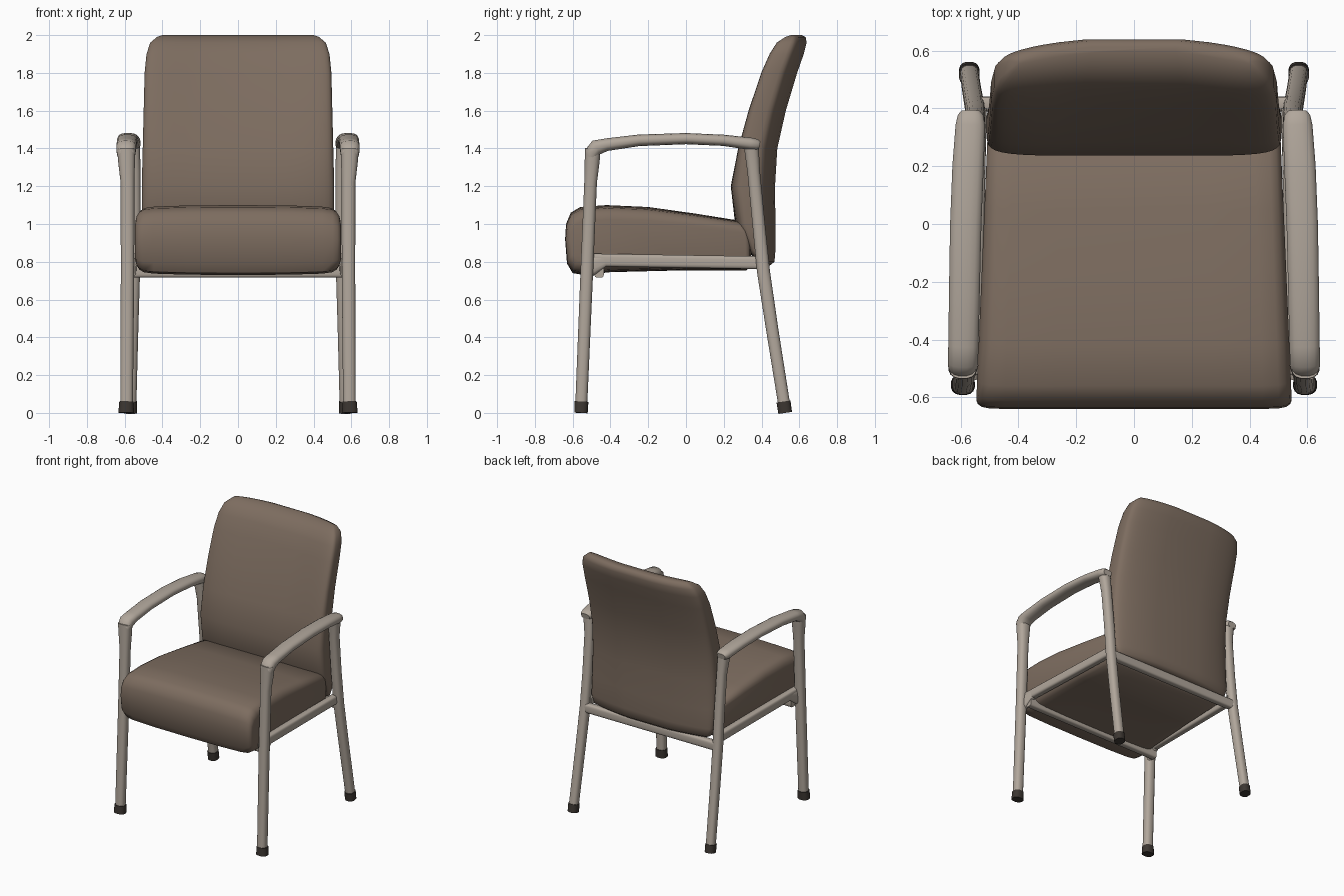
import bpy, bmesh, math
from mathutils import Vector

cube = bpy.data.objects.get("Cube")
if cube:
    bpy.data.objects.remove(cube, do_unlink=True)


def material(name, rgb):
    mat = bpy.data.materials.new(name)
    mat.use_nodes = True
    mat.diffuse_color = (*rgb, 1)
    mat.node_tree.nodes["Principled BSDF"].inputs["Base Color"].default_value = (*rgb, 1)
    return mat


UPHOLSTERY = material("brown upholstery", (0.205, 0.152, 0.116))
FRAME = material("warm grey frame", (0.44, 0.385, 0.33))
RUBBER = material("dark rubber", (0.045, 0.037, 0.031))


def loft(name, rings, mat, mirror=False, angle=45):
    """Skin a list of equal-length closed rings and cap both ends."""
    bm = bmesh.new()
    rows = [[bm.verts.new(p) for p in ring] for ring in rings]
    n = len(rows[0])
    for a, b in zip(rows, rows[1:]):
        for i in range(n):
            j = (i + 1) % n
            bm.faces.new((a[i], a[j], b[j], b[i]))
    bm.faces.new(rows[0])
    bm.faces.new(rows[-1])
    bmesh.ops.recalc_face_normals(bm, faces=bm.faces[:])
    mesh = bpy.data.meshes.new(name)
    bm.to_mesh(mesh)
    bm.free()
    mesh.materials.append(mat)
    obj = bpy.data.objects.new(name, mesh)
    bpy.context.collection.objects.link(obj)
    bpy.ops.object.select_all(action="DESELECT")
    obj.select_set(True)
    bpy.context.view_layer.objects.active = obj
    bpy.ops.object.shade_smooth_by_angle(angle=math.radians(angle))
    if mirror:
        obj.modifiers.new("Mirror", "MIRROR")
    return obj


def superellipse(n, power):
    """Unit rounded-square outline."""
    pts = []
    for i in range(n):
        t = math.tau * (i + 0.5) / n
        c, s = math.cos(t), math.sin(t)
        pts.append((math.copysign(abs(c) ** power, c), math.copysign(abs(s) ** power, s)))
    return pts


def tube(name, path, mat, axis=(1, 0, 0), power=0.8, mirror=True):
    """Sweep a rounded section; each path entry is x, y, z, half width, half depth."""
    pts = [Vector(p[:3]) for p in path]
    rings = []
    for i, p in enumerate(path):
        tangent = (pts[min(i + 1, len(pts) - 1)] - pts[max(i - 1, 0)]).normalized()
        u = Vector(axis)
        u = (u - tangent * u.dot(tangent)).normalized()
        v = tangent.cross(u)
        rings.append([pts[i] + u * (a * p[3]) + v * (b * p[4]) for a, b in superellipse(16, power)])
    return loft(name, rings, mat, mirror)


# Seat cushion: side profile lofted across the width, softened at the sides
profile = [(-0.64, 0.92), (-0.635, 1.0), (-0.61, 1.06), (-0.56, 1.09), (-0.42, 1.1),
           (-0.2, 1.09), (0.05, 1.055), (0.3, 1.015), (0.335, 0.98), (0.345, 0.9),
           (0.345, 0.78), (0.32, 0.755), (0, 0.755), (-0.4, 0.745), (-0.54, 0.73),
           (-0.6, 0.74), (-0.63, 0.79)]
sides = [(1, 0.6, 0.94), (0.99, 0.72, 0.965), (0.965, 0.84, 0.985), (0.92, 0.92, 0.995),
         (0.82, 0.96, 1), (0.5, 0.99, 1)]
sections = [(-t, k, d) for t, k, d in sides] + [(0, 1, 1)] + sides[::-1]
rings = []
for t, k, d in sections:
    ring = []
    for y, z in profile:
        half = 0.52 - 0.04 * y
        ring.append((t * half, -0.15 + (y + 0.15) * d, 0.91 + (z - 0.91) * k))
    rings.append(ring)
loft("seat_cushion", rings, UPHOLSTERY)

# Backrest: horizontal slices (height, half width, front, back), bowed towards the rear
slices = [(0.78, 0.44, 0.4, 0.45), (0.8, 0.48, 0.37, 0.475), (0.86, 0.505, 0.33, 0.48),
          (1.0, 0.51, 0.26, 0.48), (1.2, 0.51, 0.23, 0.478), (1.4, 0.505, 0.26, 0.49),
          (1.6, 0.5, 0.31, 0.535), (1.8, 0.495, 0.375, 0.595), (1.9, 0.485, 0.42, 0.63),
          (1.96, 0.465, 0.46, 0.645), (1.99, 0.43, 0.51, 0.64), (2.0, 0.4, 0.55, 0.62)]
rings = []
for z, w, front, back in slices:
    ring = []
    for a, b in superellipse(40, 0.4):
        rise = min(max((z - 1.1) / 0.6, 0), 1)
        bow_front, bow_back = 0.05 * rise, 0.05
        front_y = front + bow_front * (1 - a * a)
        back_y = back - bow_back * a * a
        ring.append((w * a, (front_y + back_y) / 2 + b * (back_y - front_y) / 2, z))
    rings.append(ring)
loft("backrest", rings, UPHOLSTERY, angle=60)

# Legs, slightly splayed, flaring into the armrests
tube("front_legs", [(0.59, -0.555, 0.03, 0.034, 0.032), (0.585, -0.525, 0.75, 0.036, 0.034),
                    (0.585, -0.505, 1.22, 0.037, 0.034), (0.59, -0.497, 1.33, 0.045, 0.04),
                    (0.592, -0.493, 1.4, 0.048, 0.042)], FRAME)
tube("rear_legs", [(0.57, 0.522, 0.03, 0.032, 0.032), (0.56, 0.455, 0.45, 0.033, 0.033),
                   (0.552, 0.41, 0.75, 0.034, 0.035), (0.548, 0.385, 1.0, 0.034, 0.034),
                   (0.55, 0.358, 1.28, 0.034, 0.034), (0.56, 0.345, 1.42, 0.042, 0.04)], FRAME)

# Rubber feet
tube("front_feet", [(0.592, -0.556, 0, 0.042, 0.036), (0.591, -0.553, 0.06, 0.038, 0.037)], RUBBER)
tube("rear_feet", [(0.57, 0.525, 0, 0.036, 0.037), (0.57, 0.516, 0.06, 0.036, 0.038)], RUBBER)

# Arched armrests with a turned-down front
tube("armrests", [(0.592, -0.502, 1.345, 0.042, 0.03), (0.592, -0.498, 1.375, 0.05, 0.04),
                  (0.592, -0.475, 1.405, 0.053, 0.042), (0.59, -0.42, 1.42, 0.053, 0.034),
                  (0.587, -0.25, 1.443, 0.054, 0.031), (0.582, 0, 1.452, 0.055, 0.03),
                  (0.574, 0.2, 1.443, 0.055, 0.03), (0.566, 0.34, 1.425, 0.052, 0.033),
                  (0.565, 0.375, 1.42, 0.045, 0.03), (0.565, 0.39, 1.417, 0.034, 0.02)], FRAME)

# Under-seat frame
tube("side_rails", [(0.555, -0.52, 0.81, 0.026, 0.034), (0.535, 0.4, 0.795, 0.026, 0.034)],
     FRAME, power=0.5)
tube("corner_brackets", [(0.565, -0.52, 0.77, 0.026, 0.055), (0.555, -0.43, 0.805, 0.024, 0.03)],
     FRAME, power=0.6)
for name, y, half in (("front_rail", -0.46, 0.57), ("rear_rail", 0.415, 0.55)):
    tube(name, [(-half, y, 0.75, 0.026, 0.034), (half, y, 0.75, 0.026, 0.034)],
         FRAME, axis=(0, 1, 0), power=0.5, mirror=False)
